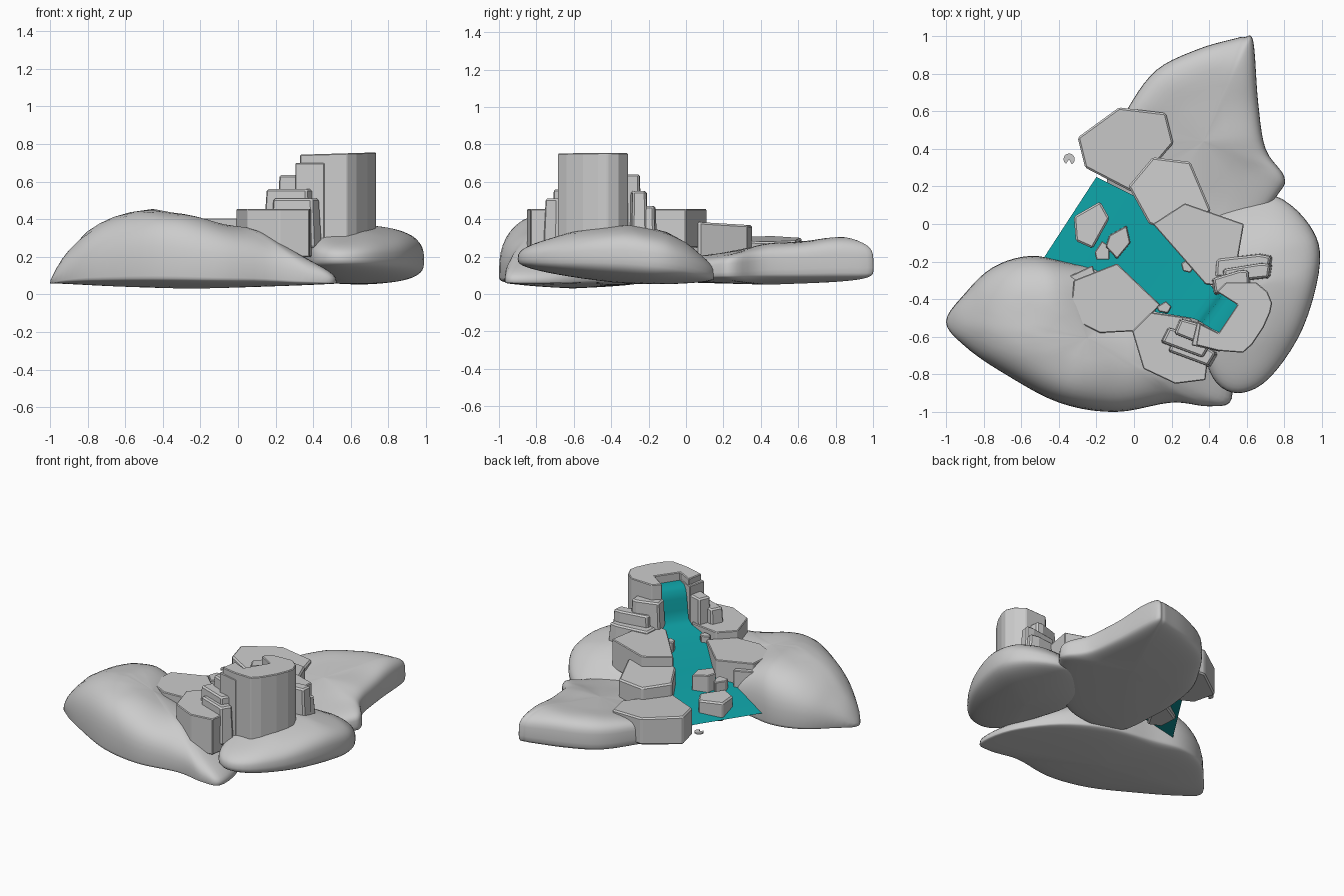
import bpy, math
from mathutils import Vector, noise

if "Cube" in bpy.data.objects:
    bpy.data.objects.remove(bpy.data.objects["Cube"])


def make(name, verts, faces, smooth=False):
    me = bpy.data.meshes.new(name)
    me.from_pydata(verts, [], faces)
    me.update()
    ob = bpy.data.objects.new(name, me)
    bpy.context.collection.objects.link(ob)
    if smooth:
        for p in me.polygons:
            p.use_smooth = True
    return ob


def lookup(pts, v):
    """Piecewise linear profile lookup."""
    if v <= pts[0][0]:
        return pts[0][1]
    for (a, za), (b, zb) in zip(pts, pts[1:]):
        if v <= b:
            return za + (zb - za) * (v - a) / (b - a)
    return pts[-1][1]


def spline(pts, n):
    """Closed Catmull-Rom resampling of an outline."""
    out, m = [], len(pts)
    for i in range(m):
        p = [Vector(pts[(i + k) % m]) for k in (-1, 0, 1, 2)]
        for j in range(n):
            t = j / n
            out.append(0.5 * (2 * p[1] + (p[2] - p[0]) * t
                       + (2 * p[0] - 5 * p[1] + 4 * p[2] - p[3]) * t * t
                       + (3 * p[1] - p[0] - 3 * p[2] + p[3]) * t ** 3))
    return out


def mound(name, outline, axis, profile, zb, belly, e, dips=(), slope=0):
    """Smooth rounded ground mass; profile gives height along one axis, dips hollow the top."""
    ring = spline(outline, 5)
    n = len(ring)
    c = sum(ring, Vector((0, 0))) / n
    steps = 12
    verts, faces = [], []
    for i in range(-steps, steps + 1):
        a = i / steps * math.pi / 2
        s = max(math.cos(a), 0.0) ** e
        f = abs(math.sin(a)) ** e
        if abs(i) == steps:
            s = 0.01
        f = belly + (1 - belly) * f if i >= 0 else belly * (1 - f)
        for p in ring:
            q = c + (p - c) * s
            zt = lookup(profile, q[axis])
            for x, y, r, depth in dips:
                zt -= depth * math.exp(-((q.x - x) ** 2 + (q.y - y) ** 2) / (r * r))
            low = zb + slope * q.y - 0.02 * (1 - s)
            z = low + (zt - low) * f
            z += 0.015 * f * noise.noise(Vector((q.x * 4, q.y * 4, 1)))
            verts.append((q.x, q.y, z))
    for r in range(2 * steps):
        for k in range(n):
            k2 = (k + 1) % n
            # outlines run clockwise
            faces.append((r * n + k2, r * n + k, (r + 1) * n + k, (r + 1) * n + k2))
    faces += [tuple(range(n)), tuple(reversed(range(2 * steps * n, (2 * steps + 1) * n)))]
    return make(name, verts, faces, True)


def slab(name, pts, z0, z1, tilt=(0, 0), bevel=0.005, foot=1.0):
    """Flat-topped angular rock from an outline, optionally tilted."""
    if sum(a[0] * b[1] - b[0] * a[1] for a, b in zip(pts, pts[1:] + pts[:1])) < 0:
        pts = pts[::-1]
    n = len(pts)
    cx, cy = sum(p[0] for p in pts) / n, sum(p[1] for p in pts) / n
    v = [(cx + (x - cx) * foot, cy + (y - cy) * foot, z0) for x, y in pts]
    v += [(x, y, z1 + tilt[0] * (x - cx) + tilt[1] * (y - cy)) for x, y in pts]
    f = [tuple(reversed(range(n))), tuple(range(n, 2 * n))]
    f += [(i, (i + 1) % n, n + (i + 1) % n, n + i) for i in range(n)]
    ob = make(name, v, f)
    if bevel:
        b = ob.modifiers.new("chamfer", 'BEVEL')
        b.width, b.segments = bevel, 1
    return ob


def block(name, x, y, w, d, ang, z0, z1, tilt=(0, 0)):
    """Rotated five-sided step rock."""
    a = math.radians(ang)
    base = [(-.5, -.4), (.42, -.5), (.5, .35), (.3, .5), (-.45, .45)]
    pts = [(x + px * w * math.cos(a) - py * d * math.sin(a),
            y + px * w * math.sin(a) + py * d * math.cos(a)) for px, py in base]
    return slab(name, pts, z0, z1, tilt, 0.01, 1.15)


# ground masses
mound("left_mound",
      [(-1, -.52), (-.9, -.37), (-.75, -.23), (-.55, -.17), (-.32, -.21), (0, -.26), (.28, -.42),
       (.48, -.68), (.52, -.93), (.4, -.97), (.2, -.95), (-.1, -1), (-.4, -.95), (-.7, -.79), (-.9, -.65)],
      0, [(-1, .12), (-.95, .24), (-.9, .3), (-.8, .38), (-.7, .42), (-.6, .445), (-.45, .455), (-.3, .44),
          (-.1, .39), (.1, .35), (.25, .28), (.4, .2), (.52, .15)], .05, .12, .62,
      [(-.1, -.38, .22, .08)])
mound("right_mound",
      [(.55, .12), (.75, .15), (.93, 0), (.99, -.2), (.9, -.55), (.72, -.82), (.55, -.9), (.42, -.82),
       (.36, -.6), (.3, -.3), (.36, -.02)],
      1, [(-.9, .28), (-.6, .34), (-.3, .365), (-.1, .34), (0, .3), (.15, .2)], .05, .4, .68, slope=-.08)
mound("back_mound",
      [(.53, .985), (.59, .995), (.635, .97), (.66, .65), (.7, .4), (.8, .25), (.76, .15), (.55, -.1),
       (.25, -.3), (-.1, -.27), (-.14, .1), (-.13, .4), (-.03, .62), (.12, .82), (.34, .93)],
      1, [(-.25, .2), (.1, .21), (.3, .235), (.45, .27), (.6, .29), (.85, .31), (1, .31)], .07, .3, .45,
      [(-.14, .12, .16, .09), (.1, .45, .2, .03)])

# stream: widening sheet with a fall at the top (left xy, right xy, z)
rows = [(-.2, .25, -.48, -.18, .14), (0, .15, -.27, -.27, .24), (.17, -.03, -.05, -.4, .31),
        (.32, -.22, .12, -.47, .385), (.42, -.34, .3, -.5, .44), (.445, -.36, .335, -.51, .47),
        (.46, -.37, .35, -.52, .53), (.47, -.375, .36, -.525, .61), (.485, -.385, .375, -.535, .66),
        (.51, -.4, .4, -.55, .685), (.55, -.43, .45, -.58, .69)]
wv = []
for a, b, c, d, z in rows:
    wv += [(c, d, z), (a, b, z)]
water = make("stream", wv, [(2 * i + 2, 2 * i + 3, 2 * i + 1, 2 * i) for i in range(len(rows) - 1)], True)
water.data.flip_normals()
mat = bpy.data.materials.new("water_teal")
mat.diffuse_color = (0.004, 0.33, 0.35, 1)
mat.use_nodes = True
mat.node_tree.nodes["Principled BSDF"].inputs["Base Color"].default_value = mat.diffuse_color
water.data.materials.append(mat)

# tower with a channel cut for the fall
slab("tower", [(.33, -.645), (.45, -.675), (.58, -.685), (.63, -.64), (.69, -.55), (.725, -.47), (.735, -.42),
               (.71, -.36), (.65, -.31), (.49, -.31), (.44, -.36), (.55, -.43), (.45, -.58), (.35, -.53)],
     .25, .75, (.03, 0))
slab("tower_shoulder", [(.305, -.645), (.46, -.68), (.46, -.58), (.335, -.52)], .28, .70)

# bank slabs
slab("back_slab", [(-.3, .46), (-.08, .62), (.17, .59), (.21, .43), (-.01, .17), (-.26, .3)],
     .11, .295, (-.06, .02), .01)
slab("middle_slab", [(-.03, .2), (.1, .355), (.3, .33), (.41, .07), (.25, -.05), (.08, 0)], .18, .38, (0, -.06), .01)
slab("upper_slab", [(.1, 0), (.27, .11), (.585, 0), (.55, -.2), (.46, -.33), (.38, -.32)], .25, .455)
slab("front_slab", [(-.09, -.21), (.14, -.43), (.01, -.57), (-.18, -.58), (-.34, -.5), (-.32, -.3)],
     .25, .405)
slab("corner_slab", [(-.01, -.57), (.09, -.47), (.3, -.5), (.4, -.66), (.38, -.83), (.22, -.85), (.05, -.77)],
     .2, .455)

# stepped rocks beside the tower
for i, s in enumerate([(.58, -.225, .3, .11, 5, .25, .47), (.6, -.26, .26, .08, 8, .25, .55),
                       (.52, -.31, .2, .1, 15, .25, .64), (.31, -.68, .24, .09, -18, .25, .51),
                       (.28, -.63, .25, .1, -18, .25, .56), (.305, -.57, .16, .1, -18, .25, .635)]):
    block(f"step_rock_{i + 1}", *s)

# stones in and beside the stream
slab("stone_1", [(-.32, .04), (-.18, .12), (-.13, .03), (-.22, -.13), (-.31, -.09)], .12, .26, (.1, 0), .01)
slab("stone_2", [(-.13, -.06), (-.04, -.01), (-.02, -.1), (-.09, -.185), (-.15, -.12)], .2, .36, foot=1.05)
slab("stone_3", [(-.21, -.15), (-.17, -.09), (-.13, -.12), (-.13, -.19), (-.2, -.19)], .18, .31)
slab("stone_4", [(-.37, -.29), (-.22, -.22), (-.19, -.33), (-.36, -.35)], .22, .36)
slab("stone_5", [(.25, -.21), (.28, -.19), (.32, -.23), (.3, -.26), (.26, -.25)], .33, .44)
slab("stone_6", [(.12, -.44), (.17, -.41), (.2, -.44), (.18, -.475), (.13, -.465)], .33, .43)

# small notched floating leaf
leaf = [(-.345 + .03 * math.cos(math.radians(a)), .345 + .03 * math.sin(math.radians(a)))
        for a in range(-65, 246, 20)] + [(-.345, .345)]
slab("floating_leaf", leaf, .165, .175, bevel=0)
